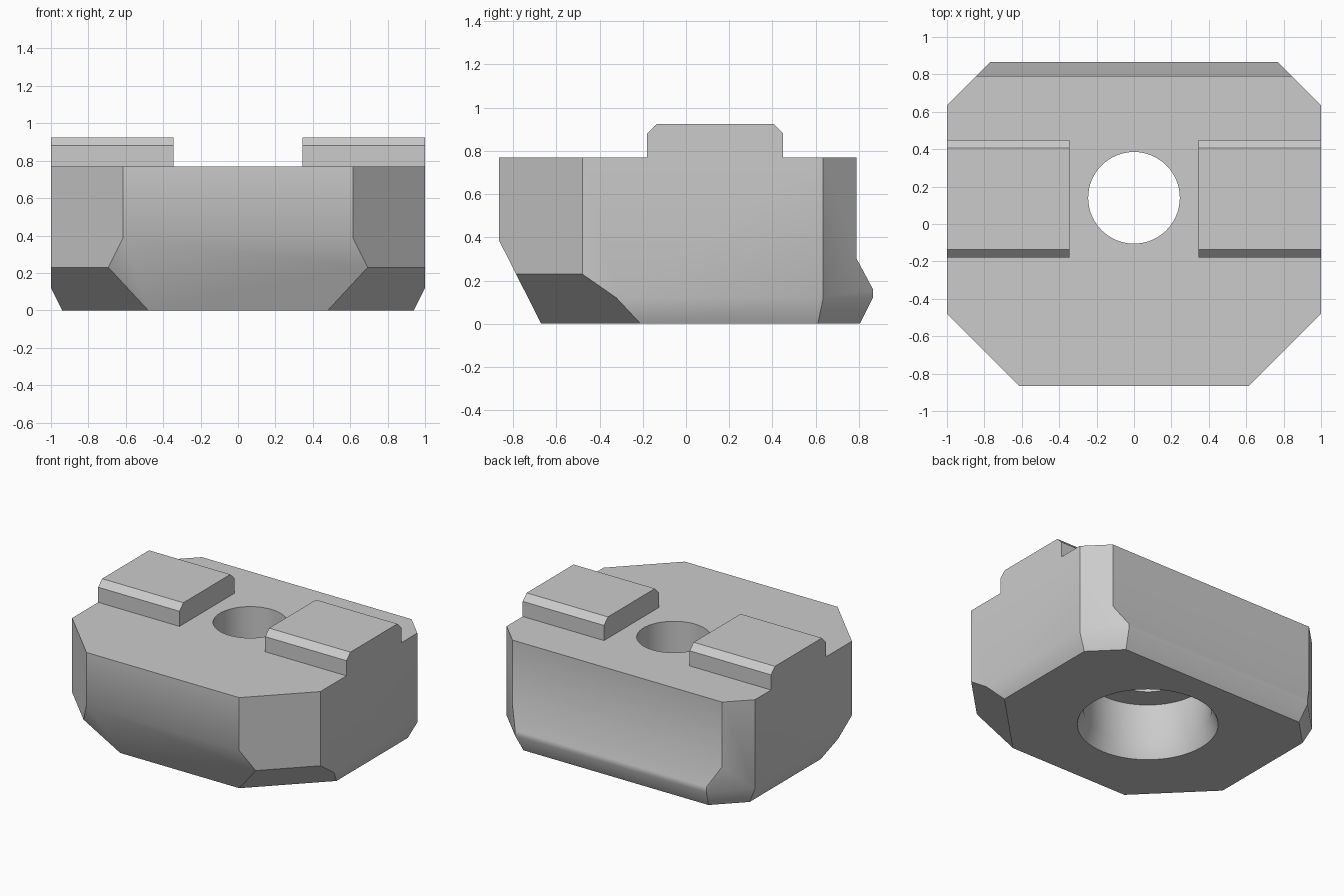
import bpy, bmesh, math
from mathutils import Vector

cube = bpy.data.objects.get("Cube")
if cube:
    bpy.data.objects.remove(cube, do_unlink=True)

grey = bpy.data.materials.new("plain grey")
grey.use_nodes = True
grey.diffuse_color = (0.6, 0.6, 0.6, 1)
grey.node_tree.nodes["Principled BSDF"].inputs["Base Color"].default_value = (0.6, 0.6, 0.6, 1)


def make_object(name, bm):
    bmesh.ops.recalc_face_normals(bm, faces=bm.faces[:])
    mesh = bpy.data.meshes.new(name)
    bm.to_mesh(mesh)
    bm.free()
    mesh.materials.append(grey)
    obj = bpy.data.objects.new(name, mesh)
    bpy.context.collection.objects.link(obj)
    return obj


def extrude_profile(profile, x0, x1):
    """Extrude a (y, z) side profile from x0 to x1."""
    bm = bmesh.new()
    face = bm.faces.new([bm.verts.new((x0, y, z)) for y, z in profile])
    ext = bmesh.ops.extrude_face_region(bm, geom=[face], use_keep_orig=True)
    moved = [g for g in ext["geom"] if isinstance(g, bmesh.types.BMVert)]
    bmesh.ops.translate(bm, verts=moved, vec=(x1 - x0, 0, 0))
    return bm


def slice_off(bm, point, normal):
    """Cut away everything beyond a plane and close the cut."""
    geom = bm.verts[:] + bm.edges[:] + bm.faces[:]
    bmesh.ops.bisect_plane(bm, geom=geom, dist=1e-5, plane_co=Vector(point),
                           plane_no=Vector(normal).normalized(), clear_outer=True)
    bmesh.ops.remove_doubles(bm, verts=bm.verts[:], dist=1e-4)
    bmesh.ops.holes_fill(bm, edges=[e for e in bm.edges if e.is_boundary])
    bmesh.ops.recalc_face_normals(bm, faces=bm.faces[:])


def smooth(obj):
    bpy.ops.object.select_all(action="DESELECT")
    obj.select_set(True)
    bpy.context.view_layer.objects.active = obj
    bpy.ops.object.shade_smooth_by_angle(angle=math.radians(32))


# Block body: side profile with sloped front and a rear foot bulge
body_bm = extrude_profile([(-0.67, 0), (0.805, 0), (0.865, 0.12), (0.865, 0.16),
                           (0.79, 0.30), (0.79, 0.77), (-0.865, 0.77), (-0.865, 0.385)], -1, 1)
for s in (-1, 1):
    slice_off(body_bm, (s, -0.48, 0.5), (s, -1, 0))            # front corner
    slice_off(body_bm, (s, 0.635, 0.5), (s, 1, 0))             # back corner
    slice_off(body_bm, (s, 0, 0.12), (s, 0, -0.5))             # side draft
    slice_off(body_bm, (s, 0.635, 0.12), (s, 1, -0.708))       # back corner draft
    slice_off(body_bm, (s, -0.48, 0.23), (s, -1, -1.435))      # lower front corner
body = make_object("body", body_bm)

# Stepped bore: flared wide pocket below, narrow hole above
bore_bm = bmesh.new()
outline = [(0, -0.1), (0.51, -0.1), (0.42, 0.1), (0.42, 0.39), (0.245, 0.39), (0.245, 0.9), (0, 0.9)]
points = [bore_bm.verts.new((r, 0.14, z)) for r, z in outline]
edges = [bore_bm.edges.new(pair) for pair in zip(points, points[1:])]
bmesh.ops.spin(bore_bm, geom=points + edges, cent=(0, 0.14, 0), axis=(0, 0, 1),
               angle=math.tau, steps=64)
bmesh.ops.remove_doubles(bore_bm, verts=bore_bm.verts[:], dist=1e-4)
bore = make_object("bore_cutter", bore_bm)
bore.hide_render = True

cut = body.modifiers.new("bore", "BOOLEAN")
cut.operation = "DIFFERENCE"
cut.solver = "EXACT"
cut.object = bore
bpy.context.view_layer.update()
result = bpy.data.meshes.new_from_object(body.evaluated_get(bpy.context.evaluated_depsgraph_get()))
body.modifiers.clear()
body.data = result
bpy.data.objects.remove(bore, do_unlink=True)
smooth(body)

# Raised guide keys on top, one per side
key_profile = [(-0.18, 0.77), (0.45, 0.77), (0.45, 0.88), (0.405, 0.925), (-0.135, 0.925), (-0.18, 0.88)]
for name, s in (("left_key", 1), ("right_key", -1)):
    make_object(name, extrude_profile(key_profile, s * 0.345, s))
